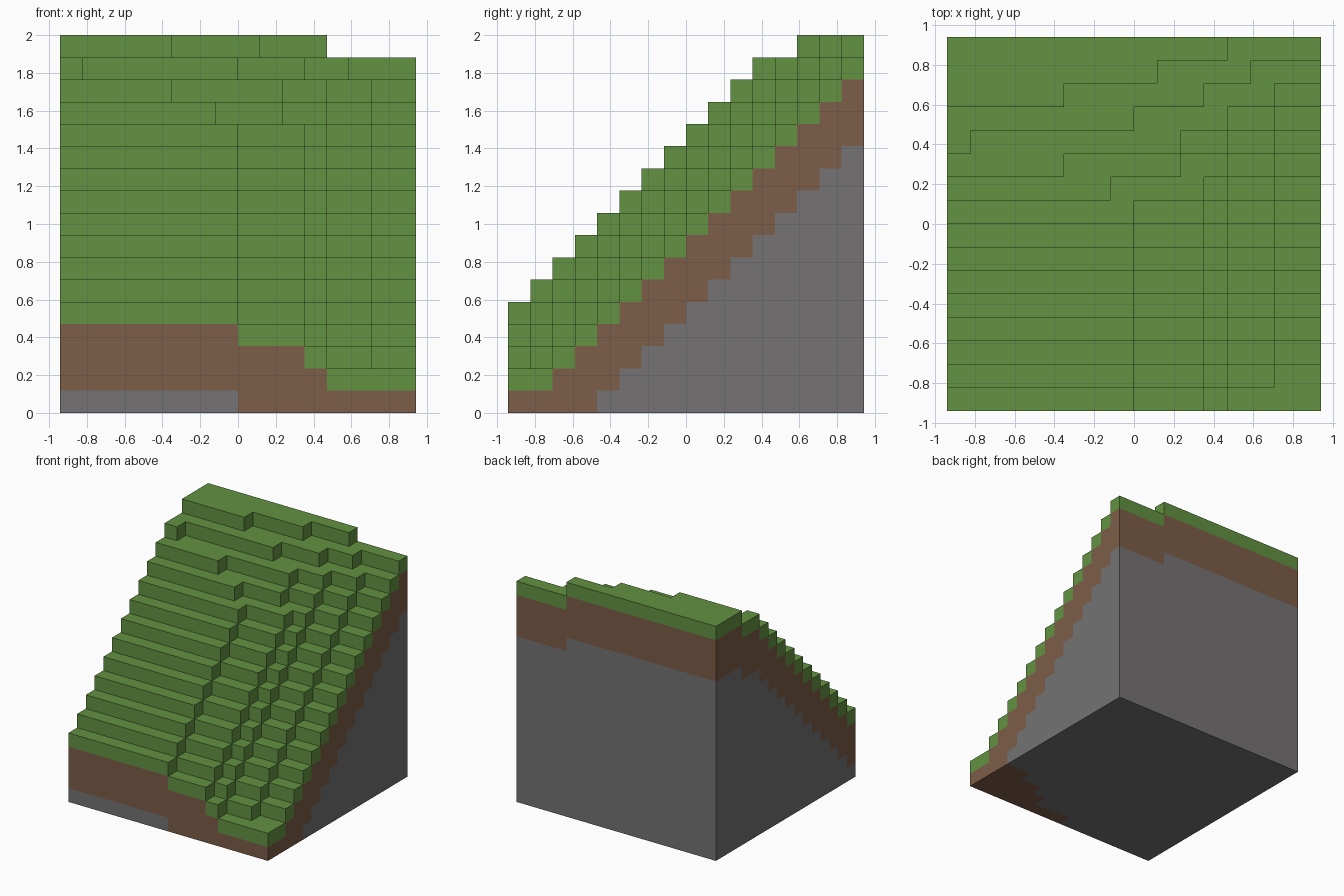
import bpy
import bmesh
from mathutils import Vector

if "Cube" in bpy.data.objects:
    bpy.data.objects.remove(bpy.data.objects["Cube"], do_unlink=True)

N = 16           # blocks along each side
U = 2 / 17       # block size

# Lower slope: (first column, height above row number)
SLOPE = [(0, 5), (8, 4), (11, 3), (12, 2), (14, 1)]
# Upper terraces: level -> (first column, row where that level begins)
TERRACES = {
    14: [(0, 9), (7, 10), (10, 11), (12, 12), (14, 13)],
    15: [(0, 10), (5, 11), (10, 12), (12, 13), (14, 14)],
    16: [(0, 11), (1, 12), (8, 13), (11, 14), (13, 15)],
    17: [(0, 13), (5, 14), (9, 15), (12, N)],
}


def lookup(steps, col):
    """Value of the last step that starts at or before this column."""
    return [value for start, value in steps if start <= col][-1]


def height(col, row):
    """Terrain height in blocks; zero outside the tile."""
    if not (0 <= col < N and 0 <= row < N):
        return 0
    h = min(13, max(2, row + lookup(SLOPE, col)))
    for level, steps in TERRACES.items():
        if row >= lookup(steps, col):
            h = level
    return h


def make_material(name, rgb):
    mat = bpy.data.materials.new(name)
    mat.use_nodes = True
    mat.diffuse_color = (*rgb, 1)
    bsdf = next(n for n in mat.node_tree.nodes if n.type == 'BSDF_PRINCIPLED')
    bsdf.inputs["Base Color"].default_value = (*rgb, 1)
    bsdf.inputs["Roughness"].default_value = 0.9
    return mat


def block_face(bm, cell, axis, sign):
    """Add the square on one side of a block, wound to face outward."""
    normal = Vector((0, 0, 0))
    normal[axis] = sign
    a = Vector((0, 0, 0))
    a[(axis + 1) % 3] = 0.5
    b = normal.cross(a)
    mid = Vector(cell) + Vector((0.5, 0.5, 0.5)) + normal / 2
    shift = Vector((N / 2, N / 2, 0))
    corners = (mid - a - b, mid + a - b, mid + a + b, mid - a + b)
    bm.faces.new([bm.verts.new((p - shift) * U) for p in corners])


def make_layer(name, mat, depth_from, depth_to):
    """Build the exposed faces of blocks between two depths below the surface."""
    bm = bmesh.new()
    for x in range(N):
        for y in range(N):
            h = height(x, y)
            for z in range(max(0, h - depth_to), max(0, h - depth_from)):
                for axis in range(3):
                    for sign in (-1, 1):
                        n = [x, y, z]
                        n[axis] += sign
                        if not 0 <= n[2] < height(n[0], n[1]):
                            block_face(bm, (x, y, z), axis, sign)
    # Merge coplanar squares into clean flat faces
    bmesh.ops.remove_doubles(bm, verts=bm.verts[:], dist=U / 100)
    bmesh.ops.dissolve_limit(bm, angle_limit=0.01, verts=bm.verts[:],
                             edges=bm.edges[:])
    mesh = bpy.data.meshes.new(name)
    bm.to_mesh(mesh)
    bm.free()
    mesh.materials.append(mat)
    obj = bpy.data.objects.new(name, mesh)
    bpy.context.collection.objects.link(obj)


# Grass on top, three blocks of soil, rock beneath
make_layer("grass_terraces", make_material("grass green", (0.122, 0.287, 0.054)), 0, 1)
make_layer("soil_band", make_material("soil brown", (0.205, 0.109, 0.063)), 1, 4)
make_layer("rock_base", make_material("rock grey", (0.178, 0.171, 0.174)), 4, N + 1)
